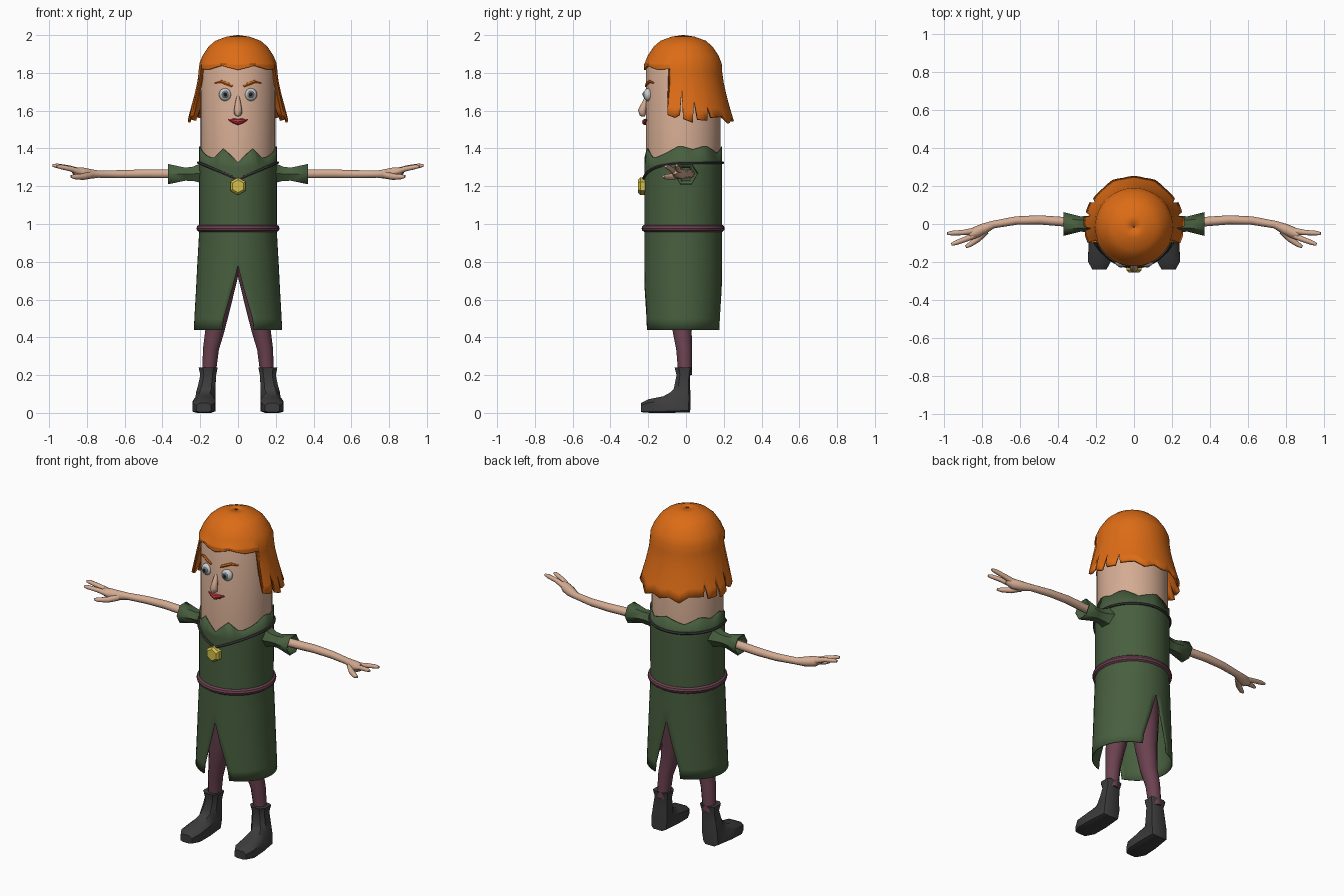
import bpy, bmesh
from math import sin, cos, pi, asin, radians
from mathutils import Vector

if "Cube" in bpy.data.objects:
    bpy.data.objects.remove(bpy.data.objects["Cube"])

CY = -0.015  # y of the body axis


def material(name, r, g, b):
    m = bpy.data.materials.new(name)
    m.diffuse_color = (r, g, b, 1)
    m.use_nodes = True
    m.node_tree.nodes["Principled BSDF"].inputs["Base Color"].default_value = m.diffuse_color
    return m


SKIN = material("skin", .66, .41, .29)
GREEN = material("green_cloth", .065, .115, .05)
MAUVE = material("mauve_cloth", .15, .055, .08)
DARK = material("dark_leather", .045, .045, .045)
HAIR = material("orange_hair", .72, .15, .008)
GOLD = material("gold", .65, .52, .07)
RED = material("red_lips", .5, .035, .04)
WHITE = material("eye_white", .75, .75, .75)
IRIS = material("iris_grey", .16, .19, .22)
BLACK = material("pupil_black", .01, .01, .01)


def finish(name, bm, mat, mirror=False, thick=0, angle=35):
    bmesh.ops.remove_doubles(bm, verts=bm.verts, dist=0.0002)
    bmesh.ops.recalc_face_normals(bm, faces=bm.faces)
    me = bpy.data.meshes.new(name)
    bm.to_mesh(me)
    bm.free()
    me.materials.append(mat)
    me.shade_smooth()
    me.set_sharp_from_angle(angle=radians(angle))
    ob = bpy.data.objects.new(name, me)
    bpy.context.collection.objects.link(ob)
    if mirror:
        ob.modifiers.new("mirror", 'MIRROR').use_mirror_merge = False
    if thick:
        s = ob.modifiers.new("thickness", 'SOLIDIFY')
        s.thickness = thick
        s.offset = -1
    return ob


def skin_rings(bm, rings, wrap=True, closed=False, cap=True):
    """Bridge rows of points with quads."""
    rows = [[bm.verts.new(p) for p in r] for r in rings]
    n = len(rows[0])
    pairs = list(zip(rows, rows[1:])) + ([(rows[-1], rows[0])] if closed else [])
    for a, b in pairs:
        for i in range(n if wrap else n - 1):
            j = (i + 1) % n
            bm.faces.new((a[i], a[j], b[j], b[i]))
    if cap and wrap and not closed:
        bm.faces.new(rows[0])
        bm.faces.new(rows[-1])


def tube(name, pts, mat, n=10, closed=False, cap=True, turn=0, **kw):
    """Round tube through (x, y, z, radius) points."""
    P = [Vector(p[:3]) for p in pts]
    rings, m = [], len(P)
    for k, p in enumerate(P):
        a = P[(k - 1) % m] if closed else P[max(k - 1, 0)]
        b = P[(k + 1) % m] if closed else P[min(k + 1, m - 1)]
        t = (b - a).normalized()
        s = t.cross(Vector((0, 1, 0)) if abs(t.z) > .7 else Vector((0, 0, 1))).normalized()
        u = s.cross(t)
        rings.append([p + pts[k][3] * (s * cos(turn + 2 * pi * i / n) + u * sin(turn + 2 * pi * i / n))
                      for i in range(n)])
    bm = bmesh.new()
    skin_rings(bm, rings, closed=closed, cap=cap)
    return finish(name, bm, mat, **kw)


def around(phi, r, z, ry=None):
    """Point around the body axis, phi = 0 at the front."""
    return (r * sin(phi), CY - (ry or r) * cos(phi), z)


def interp(x, table):
    for (a, va), (b, vb) in zip(table, table[1:]):
        if x <= b:
            return va + (vb - va) * (x - a) / (b - a)
    return table[-1][1]


# head and torso: one domed column
bm = bmesh.new()
skin_rings(bm, [[around(2 * pi * i / 40, r, z) for i in range(40)] for z, r in
                ((.85, .19), (1.3, .198), (1.82, .198), (1.89, .172), (1.94, .14), (1.97, .1))])
finish("head_and_body", bm, SKIN)

# dress: two mirrored halves, joined above the front and back slits
NECK = [(0, 1.328), (22, 1.4), (40, 1.345), (62, 1.372), (85, 1.415), (105, 1.395),
        (125, 1.415), (150, 1.375), (180, 1.41)]
rows = [(None, .206, 0), (1.3, .206, 0), (1.1, .206, 0), (.97, .205, 0), (.85, .212, 0),
        (.78, .216, 0), (.66, .222, .03), (.5, .231, .077), (.44, .234, .085)]
bm = bmesh.new()
for side in (1, -1):
    grid = []
    for z, r, slit in rows:
        g, row = asin(slit / r), []
        for i in range(25):
            phi = g + (pi - 2 * g) * i / 24
            zz = interp(math_deg, NECK) if z is None and (math_deg := phi * 180 / pi) is not None else z
            x, y, zz = around(phi, r, zz if z else interp(phi * 180 / pi, NECK), .206)
            row.append((side * x, y, zz))
        grid.append(row)
    skin_rings(bm, grid, wrap=False)
finish("dress", bm, GREEN, thick=.006)

# sleeves
tube("sleeve", [(.17, 0, 1.27, .075), (.205, 0, 1.268, .056), (.24, 0, 1.265, .043),
                (.28, 0, 1.264, .04), (.37, 0, 1.264, .062)], GREEN, n=6, cap=False,
     mirror=True, thick=.004, angle=25)

# belt and necklace
tube("belt", [around(2 * pi * i / 40, .2, .977) + (.02,) for i in range(40)], MAUVE, n=10, closed=True)
tube("necklace_cord", [around(p, .209, 1.325 - .09 * (1 - abs(sin(p))) * (cos(p) > 0)) + (.008,)
                       for p in [2 * pi * i / 48 for i in range(48)]], DARK, n=6, closed=True)
tube("pendant", [(0, -.215, 1.2, .047), (0, -.242, 1.2, .047), (0, -.254, 1.2, .034)],
     GOLD, n=6, turn=pi / 2, mirror=False, angle=20)

# arms, fingers and thumb
tube("arm", [(.22, .005, 1.265, .026), (.37, .012, 1.266, .025), (.5, .022, 1.266, .024),
             (.62, .018, 1.264, .022), (.74, -.003, 1.264, .02), (.79, -.025, 1.265, .028),
             (.835, -.045, 1.272, .03), (.87, -.058, 1.282, .018)], SKIN, mirror=True, angle=60)
for name, pts in {
    "outer_finger": [(.83, -.035, 1.275, .018), (.9, -.045, 1.298, .014), (.96, -.048, 1.308, .012), (.982, -.05, 1.31, .007)],
    "inner_finger": [(.83, -.055, 1.272, .018), (.885, -.08, 1.292, .014), (.94, -.1, 1.303, .012), (.96, -.107, 1.305, .007)],
    "thumb": [(.78, -.035, 1.26, .02), (.82, -.078, 1.25, .017), (.865, -.11, 1.25, .013), (.885, -.12, 1.252, .007)],
}.items():
    tube(name, pts, SKIN, n=8, mirror=True, angle=60)

# legs
tube("leg", [(.07, CY, .86, .095), (.085, CY, .72, .083), (.105, -.02, .55, .062),
             (.124, -.02, .43, .05), (.143, -.01, .34, .042), (.155, -.004, .2, .036)],
     MAUVE, n=12, mirror=True, angle=60)

# boots: rings given by back/bottom point, front/top point, x centre, half width
bm = bmesh.new()
rings = []
for (y0, z0), (y1, z1), xc, w in (
        ((.031, .24), (-.06, .24), .158, .05), ((.022, .2), (-.05, .2), .158, .042),
        ((.022, .14), (-.06, .15), .165, .046), ((.024, .06), (-.066, .125), .17, .052),
        ((.022, .002), (-.08, .11), .175, .05), ((-.1, .0), (-.12, .088), .179, .06),
        ((-.19, .0), (-.2, .072), .182, .06), ((-.238, .004), (-.238, .052), .182, .038)):
    mid, half = ((y0 + y1) / 2, (z0 + z1) / 2), ((y1 - y0) / 2, (z1 - z0) / 2)
    ring = []
    for a, b in ((.6, -1), (1, -.8), (1, .5), (.55, 1), (-.55, 1), (-1, .5), (-1, -.8), (-.6, -1)):
        ring.append((xc + a * w, mid[0] + b * half[0], mid[1] + b * half[1]))
    rings.append(ring)
skin_rings(bm, rings)
finish("boot", bm, DARK, mirror=True, angle=40)

# hair: dome with a ragged lower edge, short fringe and side strands
EDGE = [(0, 1.815), (25, 1.838), (48, 1.818), (70, 1.82), (71, 1.58), (80, 1.565), (86, 1.58),
        (88, 1.71), (90, 1.56), (101, 1.54), (104, 1.66), (107, 1.555), (119, 1.55), (122, 1.63),
        (125, 1.565), (143, 1.57), (155, 1.535), (168, 1.56), (180, 1.545)]
DOME = [(2.0, .004), (1.992, .06), (1.97, .12), (1.94, .155), (1.89, .188), (1.85, .204)]
angles = []
for (a, _), (b, _) in zip(EDGE, EDGE[1:]):
    k = int((b - a) // 8) + 1
    angles += [a + (b - a) * i / k for i in range(k)]
angles.append(180)
bm = bmesh.new()
for side in (1, -1):
    cols = []
    for d in angles:
        low = interp(d, EDGE)
        prof = DOME + [(1.85 + (low - 1.85) * t / 6, None) for t in range(1, 7)]
        col = []
        for z, r in prof:
            if r is None:
                r = .207 + .06 * (max(0, 1.8 - z) / .25) ** 1.3
            x, y, z = around(radians(d), r, z)
            col.append((side * x, y, z))
        cols.append(col)
    skin_rings(bm, cols, wrap=False)
finish("hair", bm, HAIR, thick=.014, angle=40)


# eyes as flattened balls with iris and pupil
def ball(name, loc, size, mat):
    bm = bmesh.new()
    bmesh.ops.create_uvsphere(bm, u_segments=16, v_segments=10, radius=1)
    for v in bm.verts:
        v.co = Vector(loc) + Vector([c * s for c, s in zip(v.co, size)])
    finish(name, bm, mat, mirror=True, angle=60)


ball("eyeball", (.068, -.2, 1.685), (.033, .025, .034), WHITE)
ball("iris", (.068, -.217, 1.686), (.02, .011, .021), IRIS)
ball("pupil", (.068, -.225, 1.686), (.01, .005, .011), BLACK)

# brows, nose and lips
tube("eyebrow", [(.03, -.212, 1.73, .007), (.06, -.206, 1.743, .009), (.09, -.194, 1.755, .008),
                 (.123, -.172, 1.747, .004)], HAIR, n=6, mirror=True)
tube("nose", [(0, -.208, 1.675, .008), (0, -.218, 1.64, .015), (0, -.233, 1.6, .022),
              (0, -.228, 1.583, .02), (0, -.215, 1.576, .008)], SKIN, n=8, angle=60)
tube("lips", [(-.052, -.207, 1.553, .003), (-.025, -.213, 1.546, .012), (0, -.216, 1.54, .017),
              (.025, -.213, 1.546, .012), (.052, -.207, 1.553, .003)], RED, n=8)
